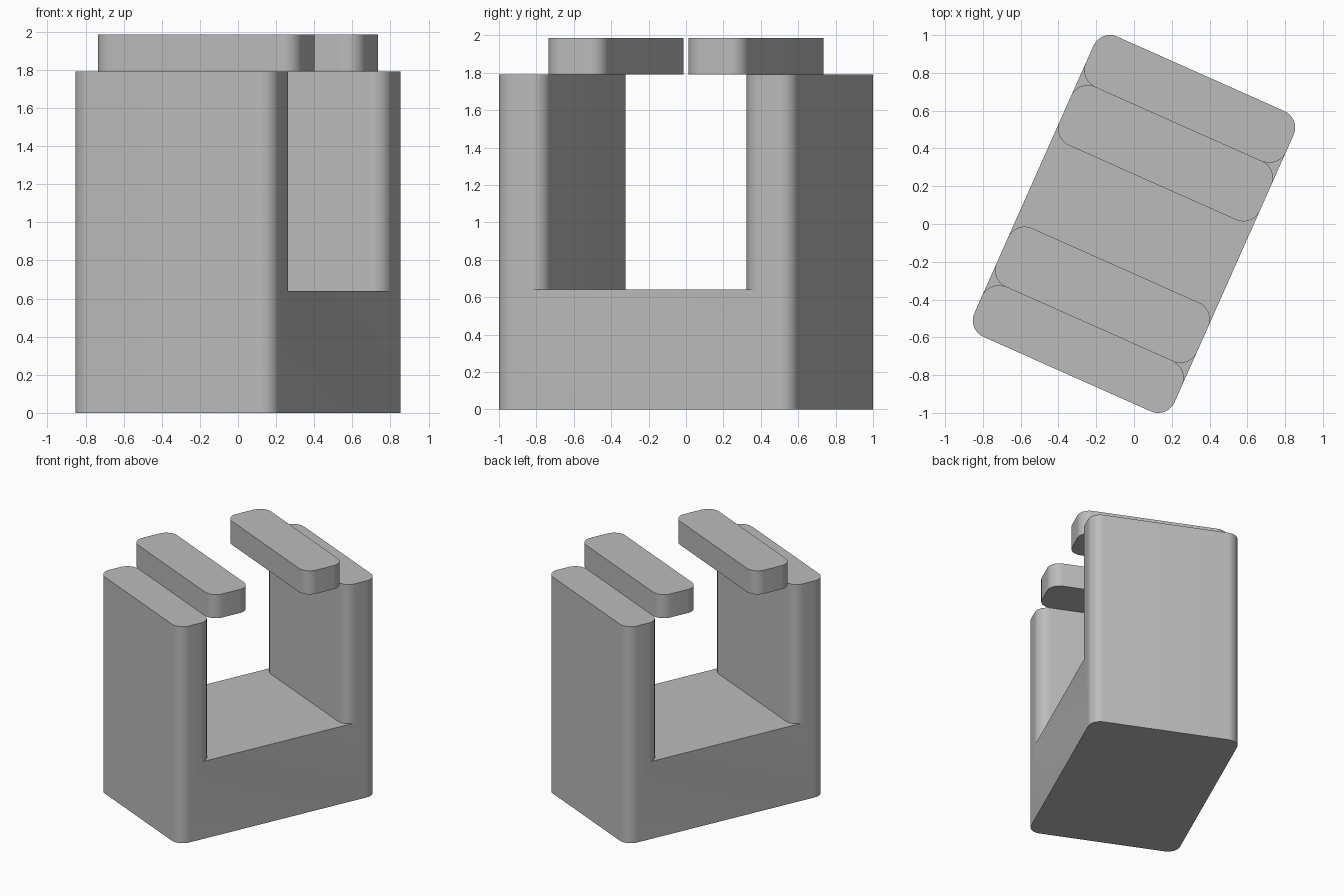
import bpy, bmesh
from math import sin, cos, pi, radians
from mathutils import Matrix

if "Cube" in bpy.data.objects:
    bpy.data.objects.remove(bpy.data.objects["Cube"], do_unlink=True)

HALF_W, HALF_L, INNER, BAR_IN = 0.58, 0.87, 0.58, 0.24
FLOOR_Z, TOWER_Z, BAR_Z = 0.64, 1.79, 1.985
RADIUS, SEGMENTS = 0.095, 12
TURN = Matrix.Rotation(radians(-24), 4, 'Z')

grey = bpy.data.materials.new("plain_grey")
grey.use_nodes = True
grey.diffuse_color = (0.5, 0.5, 0.5, 1)
grey.node_tree.nodes["Principled BSDF"].inputs["Base Color"].default_value = (0.5, 0.5, 0.5, 1)


def rounded_corners(y0, y1):
    """Four corner arcs, counter-clockwise: front right, back right, back left, front left."""
    x, r = HALF_W - RADIUS, RADIUS
    centres = [(x, y0 + r), (x, y1 - r), (-x, y1 - r), (-x, y0 + r)]
    arcs = []
    for i, (cx, cy) in enumerate(centres):
        angles = [(i - 1 + k / SEGMENTS) * pi / 2 for k in range(SEGMENTS + 1)]
        arcs.append([(cx + r * cos(a), cy + r * sin(a)) for a in angles])
    return arcs


def cap(bm, points, z):
    bm.faces.new([bm.verts.new((x, y, z)) for x, y in points])


def walls(bm, points, z0, z1):
    for (ax, ay), (bx, by) in zip(points, points[1:] + points[:1]):
        corners = [(ax, ay, z0), (bx, by, z0), (bx, by, z1), (ax, ay, z1)]
        bm.faces.new([bm.verts.new(c) for c in corners])


def finish(bm, name):
    bmesh.ops.remove_doubles(bm, verts=bm.verts, dist=0.0005)
    bmesh.ops.dissolve_limit(bm, angle_limit=0.01, verts=bm.verts, edges=bm.edges)
    bmesh.ops.recalc_face_normals(bm, faces=bm.faces)
    bm.transform(TURN)
    mesh = bpy.data.meshes.new(name)
    bm.to_mesh(mesh)
    bm.free()
    mesh.materials.append(grey)
    obj = bpy.data.objects.new(name, mesh)
    bpy.context.collection.objects.link(obj)
    bpy.ops.object.select_all(action='DESELECT')
    obj.select_set(True)
    bpy.context.view_layer.objects.active = obj
    bpy.ops.object.shade_smooth_by_angle(angle=radians(30))


# U-shaped body: base block with a rounded tower at each end
front = rounded_corners(-HALF_L, -INNER)
back = rounded_corners(INNER, HALF_L)
outline = (front[3] + front[0] + front[1][:1] + back[0][-1:]
           + back[1] + back[2] + back[3][:1] + front[2][-1:])
floor = front[2][::-1] + front[1][::-1] + back[0][::-1] + back[3][::-1]
bm = bmesh.new()
cap(bm, outline, 0)
walls(bm, outline, 0, FLOOR_Z)
cap(bm, floor, FLOOR_Z)
for tower in (front, back):
    loop = sum(tower, [])
    walls(bm, loop, FLOOR_Z, TOWER_Z)
    cap(bm, loop, TOWER_Z)
finish(bm, "body")

# Raised bars along the inner edges of the towers
for name, y0, y1 in (("front_bar", -INNER, -BAR_IN), ("back_bar", BAR_IN, INNER)):
    loop = sum(rounded_corners(y0, y1), [])
    bm = bmesh.new()
    cap(bm, loop, TOWER_Z)
    walls(bm, loop, TOWER_Z, BAR_Z)
    cap(bm, loop, BAR_Z)
    finish(bm, name)
